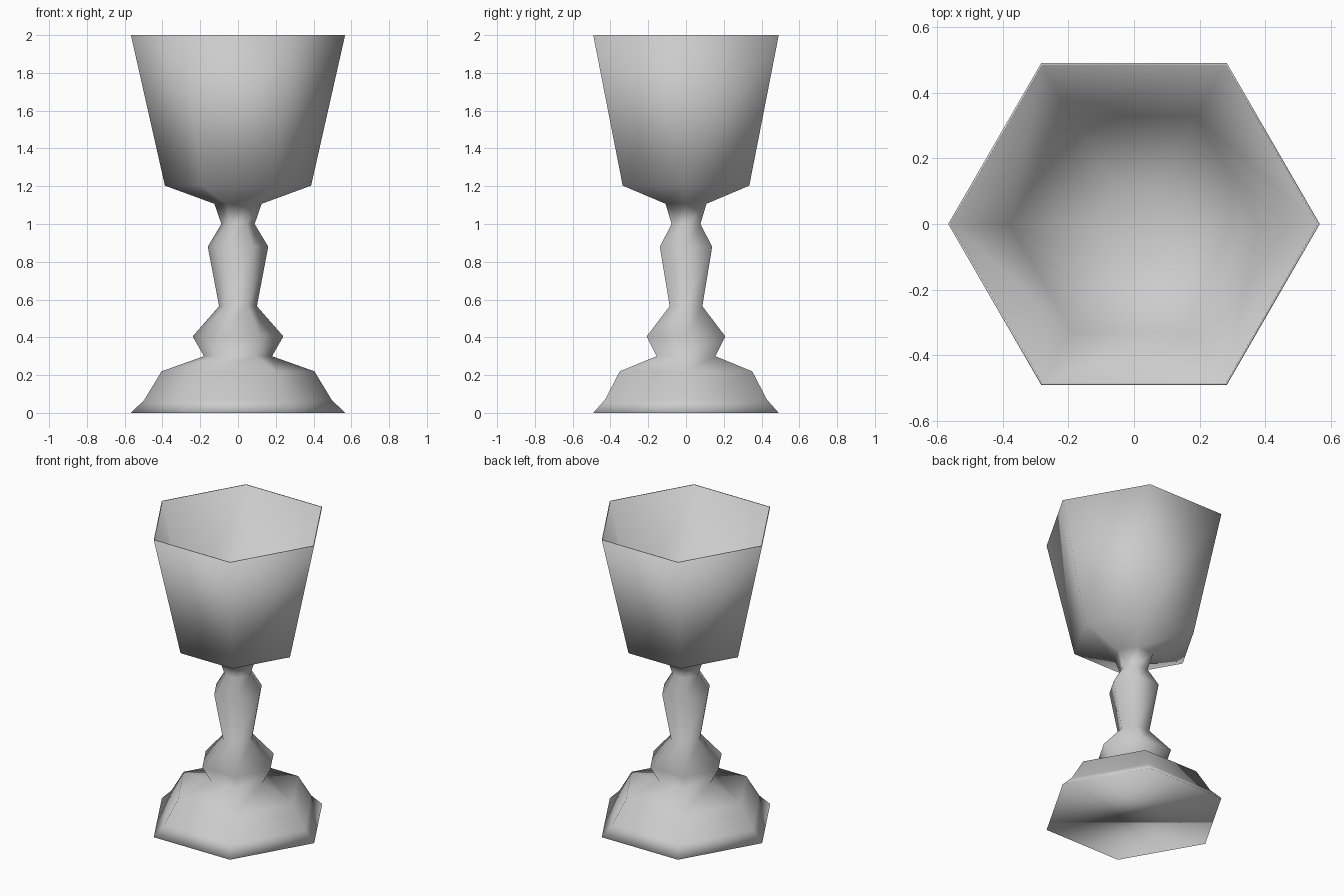
import bpy, bmesh, math

if "Cube" in bpy.data.objects:
    bpy.data.objects.remove(bpy.data.objects["Cube"])

SIDES = 6
silver = bpy.data.materials.new("silver grey")
silver.diffuse_color = (0.6, 0.6, 0.6, 1)
silver.use_nodes = True
silver.node_tree.nodes["Principled BSDF"].inputs["Base Color"].default_value = silver.diffuse_color

# (radius, height) from the foot, up the stem and bowl, over the rim and down inside
PROFILE = [
    (0.567, 0.0), (0.495, 0.07), (0.405, 0.22),       # foot
    (0.18, 0.30), (0.24, 0.405), (0.10, 0.565),       # lower knop
    (0.16, 0.88), (0.088, 1.0), (0.125, 1.107),       # stem
    (0.387, 1.203), (0.567, 2.0),                     # bowl outside
    (0.560, 2.0), (0.38, 1.212), (0.12, 1.118),       # bowl inside
]

def lathe(name, profile):
    bm = bmesh.new()
    rings = []
    for r, z in profile:
        rings.append([bm.verts.new((r * math.cos(a), r * math.sin(a), z))
                      for a in (math.tau * i / SIDES for i in range(SIDES))])
    for low, high in zip(rings, rings[1:]):
        for i in range(SIDES):
            j = (i + 1) % SIDES
            bm.faces.new((low[i], low[j], high[j], high[i]))
    # underside and bowl floor
    bm.faces.new(rings[0][::-1])
    bm.faces.new(rings[-1])
    bmesh.ops.recalc_face_normals(bm, faces=bm.faces)
    for f in bm.faces:
        f.smooth = True
    mesh = bpy.data.meshes.new(name)
    bm.to_mesh(mesh)
    bm.free()
    mesh.materials.append(silver)
    obj = bpy.data.objects.new(name, mesh)
    bpy.context.collection.objects.link(obj)
    return obj

lathe("goblet", PROFILE)
